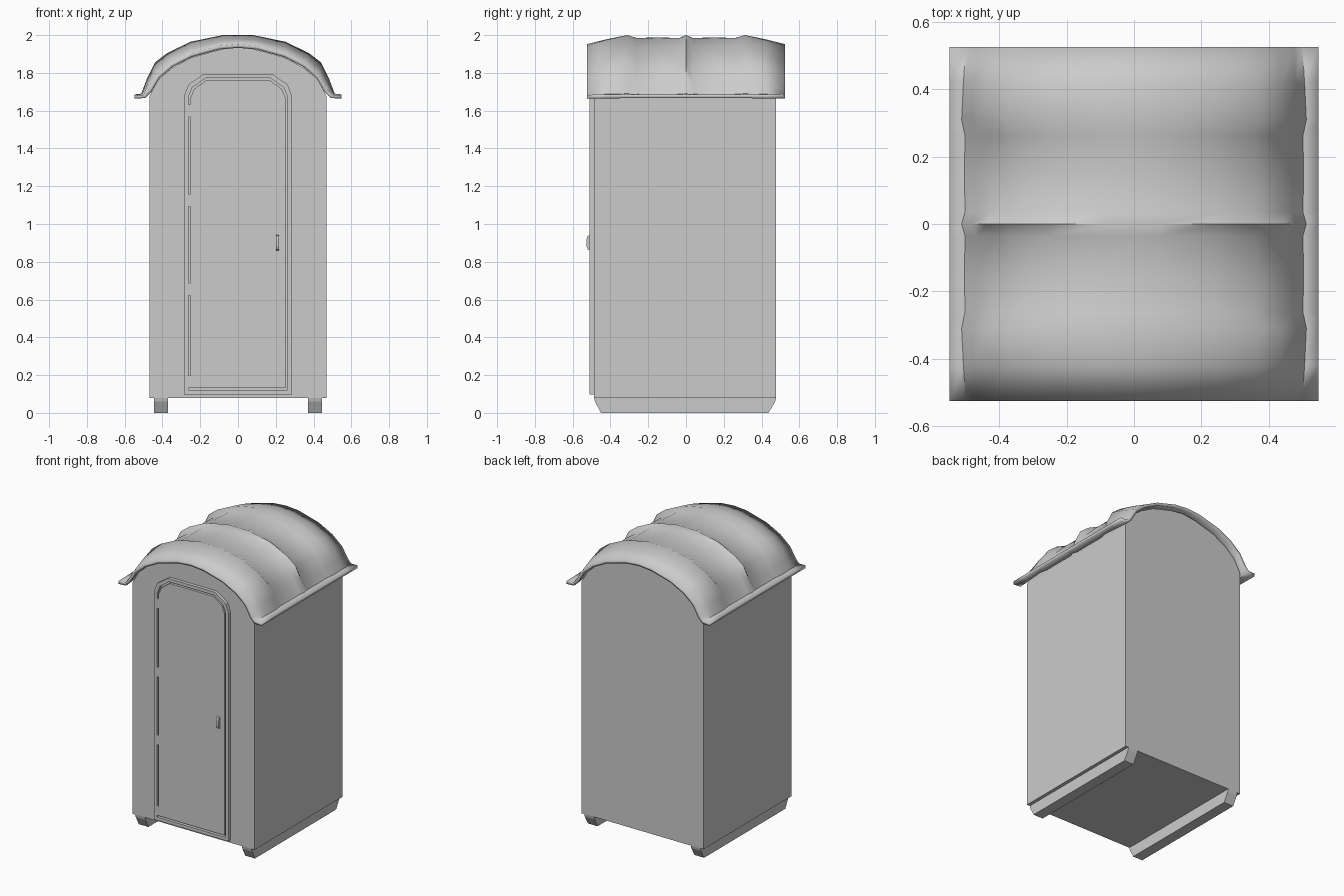
import bpy, bmesh
from math import cos, sin, pi

if "Cube" in bpy.data.objects:
    bpy.data.objects.remove(bpy.data.objects["Cube"])


def finish(name, bm, smooth=None):
    bmesh.ops.recalc_face_normals(bm, faces=bm.faces)
    me = bpy.data.meshes.new(name)
    bm.to_mesh(me)
    bm.free()
    ob = bpy.data.objects.new(name, me)
    bpy.context.collection.objects.link(ob)
    if smooth:
        bpy.ops.object.select_all(action='DESELECT')
        bpy.context.view_layer.objects.active = ob
        ob.select_set(True)
        bpy.ops.object.shade_smooth_by_angle(angle=smooth)
    return ob


def prism(name, pts, a, b, axis='y', smooth=None):
    """Extrude a closed outline from a to b along x or y."""
    bm = bmesh.new()
    put = (lambda p, t: (p[0], t, p[1])) if axis == 'y' else (lambda p, t: (t, p[0], p[1]))
    lo = [bm.verts.new(put(p, a)) for p in pts]
    hi = [bm.verts.new(put(p, b)) for p in pts]
    bm.faces.new(lo)
    bm.faces.new(hi)
    n = len(pts)
    for i in range(n):
        j = (i + 1) % n
        bm.faces.new((lo[i], lo[j], hi[j], hi[i]))
    return finish(name, bm, smooth)


def ring(name, outer, inner, y0, y1):
    """Frame between two outlines with the same point count."""
    bm = bmesh.new()
    loops = [[bm.verts.new((x, y, z)) for x, z in o]
             for o, y in ((outer, y0), (inner, y0), (inner, y1), (outer, y1))]
    n = len(outer)
    for k in range(4):
        A, B = loops[k], loops[(k + 1) % 4]
        for i in range(n):
            j = (i + 1) % n
            bm.faces.new((A[i], A[j], B[j], B[i]))
    return finish(name, bm)


def mirrored(half):
    """Right half outline (bottom to top) completed with its left half."""
    return half + [(-x, z) for x, z in reversed(half) if x > 1e-6]


# Cabin with arched front and back walls
prism("cabin_walls", mirrored([(0.468, 0.08), (0.468, 1.68), (0.42, 1.765), (0.35, 1.825),
                               (0.245, 1.882), (0.1, 1.922), (0, 1.935)]), -0.487, 0.477)


# Door frame, recessed gap and door leaf
def door_outline(d):
    return mirrored([(0.285 - d, 0.098 + d), (0.285 - d, 1.68 - d * 0.4),
                     (0.262 - d * 0.9, 1.738 - d * 0.7), (0.18 - d * 0.4, 1.795 - d)])


ring("door_frame", door_outline(0), door_outline(0.022), -0.51, -0.485)
prism("door_leaf", door_outline(0.033), -0.508, -0.485)

# Hinge blocks filling the gap on the left
for z in (0.165, 0.655, 1.125, 1.6):
    prism(f"hinge_{z}", [(-0.265, z - 0.033), (-0.25, z - 0.033),
                         (-0.25, z + 0.033), (-0.265, z + 0.033)], -0.509, -0.487)

# Door handle
prism("door_handle", [(-0.507, 0.86), (-0.52, 0.865), (-0.526, 0.88),
                      (-0.526, 0.922), (-0.52, 0.937), (-0.507, 0.942)], 0.2, 0.218, axis='x')

# Two skids with sloping ends
for side, name in ((-1, "left_skid"), (1, "right_skid")):
    c = side * 0.408
    prism(name, [(-0.487, 0.08), (-0.482, 0.06), (-0.45, 0), (0.437, 0), (0.472, 0.06),
                 (0.477, 0.08)], c - 0.037, c + 0.037, axis='x')

# Roof: cross-sections at the ends, the ribs and the valleys between them
end = [(0, 1.952), (0.1, 1.943), (0.25, 1.902), (0.355, 1.848), (0.43, 1.785),
       (0.475, 1.71), (0.5, 1.684), (0.548, 1.684)]
rib = [(0, 2.0), (0.08, 2.0), (0.25, 1.965), (0.375, 1.905), (0.44, 1.855),
       (0.482, 1.77), (0.512, 1.69), (0.548, 1.686)]
valley = [(0, 1.985), (0.08, 1.984), (0.25, 1.942), (0.36, 1.878), (0.425, 1.82),
          (0.468, 1.745), (0.502, 1.688), (0.548, 1.686)]


def blend(a, b, t):
    return [(p[0] + (q[0] - p[0]) * t, p[1] + (q[1] - p[1]) * t) for p, q in zip(a, b)]


half = [(0, rib), (0.035, valley), (0.15, blend(valley, rib, 0.15)), (0.262, valley),
        (0.31, rib), (0.42, blend(end, rib, 0.55)), (0.525, end)]
stations = [(-y, p) for y, p in reversed(half[1:])] + half
bm = bmesh.new()
rows = []
for y, prof in stations:
    full = [(-x, z) for x, z in reversed(prof[1:])] + prof
    rows.append([bm.verts.new((x, y, z)) for x, z in full])
for A, B in zip(rows, rows[1:]):
    for i in range(len(A) - 1):
        bm.faces.new((A[i], A[i + 1], B[i + 1], B[i]))
roof = finish("roof", bm, 0.9)
for f in roof.data.polygons:
    if f.normal.z < 0:
        roof.data.flip_normals()
        break
mod = roof.modifiers.new("thickness", 'SOLIDIFY')
mod.thickness = 0.02
mod.offset = -1
